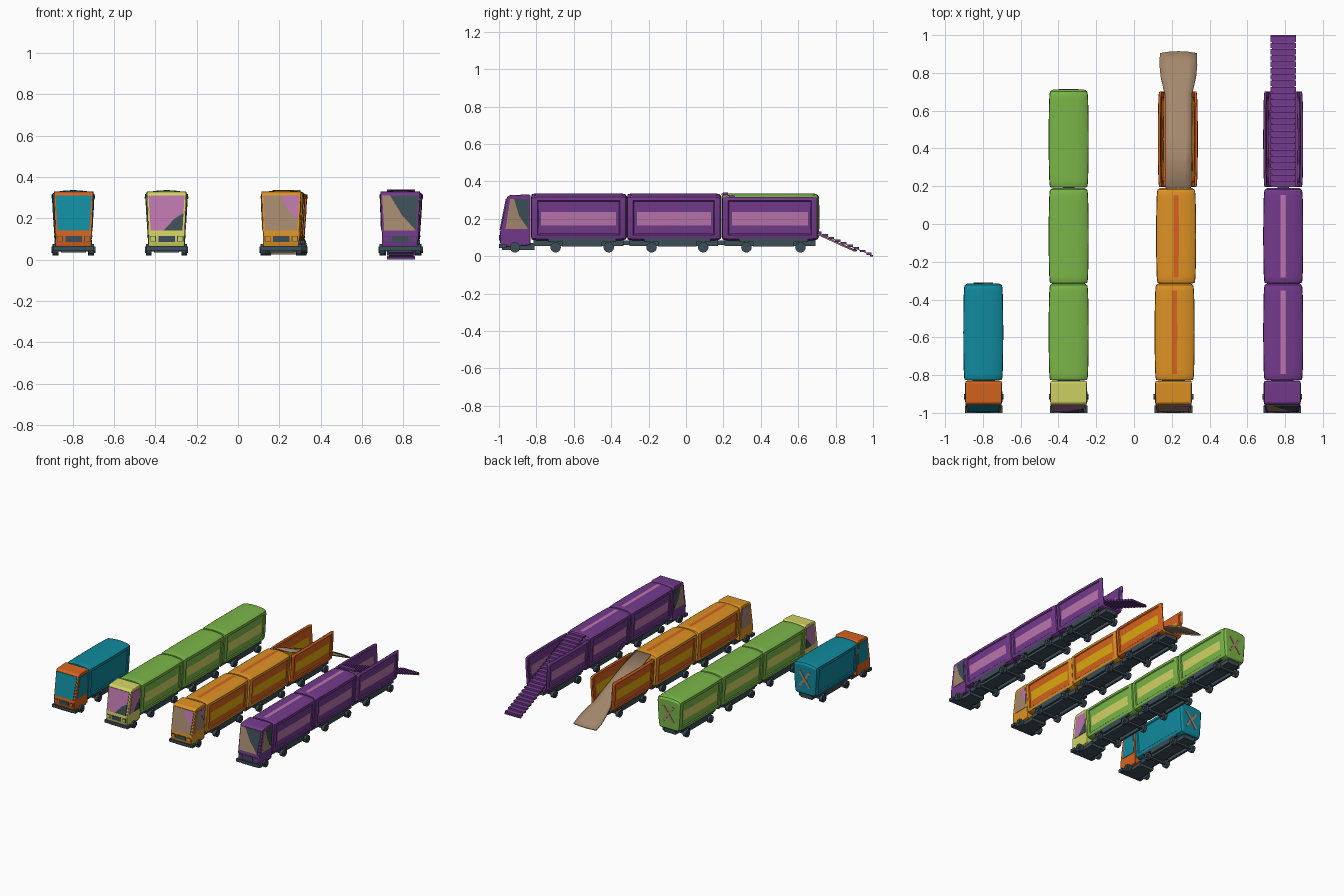
import bpy, bmesh, math
from mathutils import Vector, Matrix

if "Cube" in bpy.data.objects:
    bpy.data.objects.remove(bpy.data.objects["Cube"])


def mat(name, h):
    rgb = [int(h[i:i + 2], 16) / 255 for i in (0, 2, 4)]
    m = bpy.data.materials.new(name)
    m.diffuse_color = [c / 12.92 if c < .04 else ((c + .055) / 1.055) ** 2.4 for c in rgb] + [1]
    m.use_nodes = True
    m.node_tree.nodes["Principled BSDF"].inputs["Base Color"].default_value = m.diffuse_color
    return m


TEAL, ORANGE = mat("teal", "108A9E"), mat("burnt_orange", "D6631F")
GREEN, LIME = mat("leaf_green", "7AB648"), mat("pale_lime", "D2D464")
AMBER, YELLOW = mat("amber", "DE9224"), mat("golden_yellow", "DDAA0E")
TAN, PINK = mat("tan", "A4876C"), mat("pink", "BB75AC")
PURPLE, SLATE = mat("purple", "733A8C"), mat("slate", "3C4D56")


def finish(name, bm, mats, smooth=True):
    me = bpy.data.meshes.new(name)
    bm.to_mesh(me)
    bm.free()
    ob = bpy.data.objects.new(name, me)
    bpy.context.collection.objects.link(ob)
    for m in mats:
        me.materials.append(m)
    if smooth:
        bpy.ops.object.select_all(action='DESELECT')
        ob.select_set(True)
        bpy.context.view_layer.objects.active = ob
        bpy.ops.object.shade_smooth_by_angle(angle=math.radians(30))
    return ob


def box(name, lo, hi, m):
    bm = bmesh.new()
    lo, hi = Vector(lo), Vector(hi)
    bmesh.ops.create_cube(bm, size=1, matrix=Matrix.Translation((lo + hi) / 2)
                          @ Matrix.Diagonal((*(hi - lo), 1)))
    return finish(name, bm, [m], False)


def plate(name, pts, m, out, thick=.004):
    # thin polygon plate raised along the direction "out"
    bm = bmesh.new()
    f = bm.faces.new([bm.verts.new(p) for p in pts])
    r = bmesh.ops.extrude_face_region(bm, geom=[f])
    bmesh.ops.translate(bm, vec=Vector(out) * thick,
                        verts=[v for v in r["geom"] if isinstance(v, bmesh.types.BMVert)])
    bmesh.ops.recalc_face_normals(bm, faces=bm.faces)
    return finish(name, bm, [m], False)


def wheel_pair(name, cx, y):
    for s in (-1, 1):
        bm = bmesh.new()
        for r, d, off in ((.028, .026, .086), (.015, .008, .101)):
            bmesh.ops.create_cone(bm, cap_ends=True, segments=16, radius1=r, radius2=r, depth=d,
                                  matrix=Matrix.Translation((cx + s * off, y, .048))
                                  @ Matrix.Rotation(math.pi / 2, 4, 'Y'))
        finish(name + "_wheel", bm, [SLATE])
    box(name + "_axle", (cx - .08, y - .01, .04), (cx + .08, y + .01, .056), SLATE)


# Trailer cross-section (right half, bottom to top) and lengthwise stations: t, width, height
HALF = [(.07, .085), (.088, .093), (.094, .115), (.098, .165), (.103, .235),
        (.106, .297), (.104, .316), (.088, .328), (.045, .334), (.014, .336)]
ENDS = [(0, .92, .96), (.02, .95, .985), (.06, .965, 1), (.1, .975, 1), (.3, .995, 1)]
STATIONS = ENDS + [(.5, 1, 1)] + [(1 - t, w, h) for t, w, h in reversed(ENDS)]


def trailer(name, cx, y0, y1, c, is_open=False, cross=None):
    bm = bmesh.new()
    prof = HALF + [(-x, z) for x, z in reversed(HALF)]
    n, L = len(prof), y1 - y0
    rings = [[bm.verts.new((cx + x * w, y0 + t * L, .2 + (z - .2) * h)) for x, z in prof]
             for t, w, h in STATIONS]
    panels, roof = [[], []], []
    for i in range(len(rings) - 1):
        for j in range(n):
            k = (j + 1) % n
            f = bm.faces.new((rings[i][j], rings[i][k], rings[i + 1][k], rings[i + 1][j]))
            row = min(j, n - 2 - j) if j < n - 1 else -1
            if 2 <= row <= 4 and 2 <= i <= 7:
                f.material_index = 1 if row == 3 and 3 <= i <= 6 else 2
                panels[j > 9].append(f)
            elif row >= 6:
                f.material_index = 4 if row == 9 and 2 <= i <= 7 else 3
                roof.append(f)
    caps = [bm.faces.new(rings[0]), bm.faces.new(rings[-1])]
    bmesh.ops.recalc_face_normals(bm, faces=bm.faces)
    # recessed side panels, raised end doors
    for p in panels:
        bmesh.ops.inset_region(bm, faces=p, thickness=.005, depth=-.006)
    if is_open:
        bmesh.ops.delete(bm, geom=roof + caps, context='FACES')
    else:
        for cap, d in zip(caps, (.003, .009)):
            bmesh.ops.inset_region(bm, faces=[cap], thickness=.014, depth=d)
    ob = finish(name + "_body", bm, [c["main"], c["stripe"], c["panel"], c["roof"], c["roof_stripe"]])
    if is_open:
        so = ob.modifiers.new("wall", 'SOLIDIFY')
        so.thickness, so.offset = .012, -1
    # painted cross on the rear door
    if cross:
        for s in (-1, 1):
            a, b = Vector((cx - s * .045, y1 + .008, .15)), Vector((cx + s * .045, y1 + .008, .27))
            d = (b - a).cross(Vector((0, 1, 0))).normalized() * .009
            plate(name + "_door_cross", [a + d, b + d, b - d, a - d], cross, (0, 1, 0), .004 + s * .0004)
    # chassis
    box(name + "_chassis", (cx - .05, y0 + .01, .055), (cx + .05, y1 - .01, .09), SLATE)
    wa, wb = y0 + .128, y1 - .09
    for s in (-1, 1):
        box(name + "_side_skirt", (cx + s * .082 - .008, wa + .035, .052),
            (cx + s * .082 + .008, wb - .035, .094), SLATE)
        for w in (wa, wb):
            box(name + "_fender", (cx + s * .082 - .008, w - .04, .077),
                (cx + s * .082 + .008, w + .04, .094), SLATE)
    wheel_pair(name, cx, wa)
    wheel_pair(name, cx, wb)


def cab_half(z):
    return .086 + .01 * (z - .05) / .28


def cab(name, cx, body, glass, accent=None, shape=()):
    prof = [(-.985, .05), (-.995, .075), (-.995, .125), (-.957, .315), (-.945, .326),
            (-.84, .331), (-.831, .325), (-.831, .06)]
    bm = bmesh.new()
    a, b = [[bm.verts.new((cx + s * cab_half(z), y, z)) for y, z in prof] for s in (-1, 1)]
    for i in range(len(prof)):
        j = (i + 1) % len(prof)
        bm.faces.new((a[i], a[j], b[j], b[i]))
    bm.faces.new(a)
    bm.faces.new(b)
    bmesh.ops.recalc_face_normals(bm, faces=bm.faces)
    ob = finish(name + "_cab", bm, [body])
    bv = ob.modifiers.new("soft_edges", 'BEVEL')
    bv.width, bv.segments = .004, 2

    # windscreen and side windows, with a second tone laid over part of each
    def front(u, v):
        return (cx + (2 * u - 1) * (.077 + .01 * v), -.992 + .034 * v, .14 + .17 * v)

    def side(s):
        def pos(u, v):
            z, y0 = .145 + .16 * v, -.965 + .025 * v
            return (cx + s * (cab_half(z) - .001), y0 + u * (-.843 - y0), z)
        return pos

    for part, f, out in (("windscreen", front, (0, -1, 0)), ("right_window", side(1), (1, 0, 0)),
                         ("left_window", side(-1), (-1, 0, 0))):
        plate(name + "_" + part, [f(*p) for p in ((0, 0), (1, 0), (1, 1), (0, 1))], glass, out)
        if accent:
            plate(name + "_" + part + "_tint", [f(*p) for p in shape], accent, out, .005)

    # grille, headlights, bumper
    box(name + "_grille", (cx - .04, -.999, .085), (cx + .04, -.99, .115), SLATE)
    for s in (-1, 1):
        x = cx + s * .066
        box(name + "_headlight_rim", (x - .015, -.998, .087), (x + .015, -.99, .115), SLATE)
        box(name + "_headlight", (x - .011, -1, .091), (x + .011, -.99, .111), body)
    box(name + "_bumper", (cx - .1, -1, .044), (cx + .1, -.96, .066), SLATE)
    box(name + "_underbody", (cx - .06, -.985, .034), (cx + .06, -.81, .07), SLATE)
    wheel_pair(name + "_cab", cx, -.914)


def scheme(main, stripe, panel, roof, roof_stripe):
    return dict(main=main, stripe=stripe, panel=panel, roof=roof, roof_stripe=roof_stripe)


teal = scheme(*[TEAL] * 5)
green = scheme(GREEN, LIME, GREEN, GREEN, GREEN)
amber = scheme(AMBER, YELLOW, ORANGE, AMBER, ORANGE)
orange = scheme(ORANGE, YELLOW, ORANGE, AMBER, ORANGE)
purple = scheme(PURPLE, PINK, PURPLE, PURPLE, PINK)
SPANS = [(-.825, -.323), (-.312, .182), (.195, .702)]

# Teal lorry: one trailer
cab("teal_lorry", -.796, ORANGE, TEAL)
trailer("teal_lorry", -.798, *SPANS[0], teal, cross=TAN)

# Three-trailer lorries
cab("green_lorry", -.346, LIME, PINK, SLATE, [(.4, 0), (1, 0), (1, .5), (.75, .35)])
cab("orange_lorry", .209, AMBER, TAN, PINK, [(.5, 1), (.65, .65), (1, .3), (1, 1)])
cab("purple_lorry", .785, PURPLE, TAN, SLATE, [(.22, 1), (.55, .45), (1, 0), (1, 1)])
for i, (y0, y1) in enumerate(SPANS):
    last = i == 2
    n = "_lorry_trailer_%d" % (i + 1)
    trailer("green" + n, -.346, y0, y1, green, cross=TAN if last else None)
    trailer("orange" + n, (.215, .223, .232)[i], y0, y1, orange if last else amber, last)
    trailer("purple" + n, .79, y0, y1, purple, last)
    if i:
        for c, x in (("green", -.346), ("orange", .22), ("purple", .79)):
            box(c + "_lorry_coupling", (x - .03, y0 - .03, .06), (x + .03, y0 + .03, .085), SLATE)

# Slide out of the orange lorry, flaring at the end
bm = bmesh.new()
rows = []
for y, z, w, bow in ((.192, .337, .068, 0), (.45, .23, .072, 0), (.69, .127, .072, 0),
                     (.72, .115, .08, .002), (.78, .088, .094, .004), (.84, .06, .1, .006),
                     (.905, .032, .098, .01)):
    rows.append([bm.verts.new((.235 + w * u, y + bow * (1 - u * u), z)) for u in (-1, -.5, 0, .5, 1)])
for a, b in zip(rows, rows[1:]):
    for j in range(4):
        bm.faces.new((a[j], a[j + 1], b[j + 1], b[j]))
slide = finish("orange_lorry_slide", bm, [TAN])
so = slide.modifiers.new("thickness", 'SOLIDIFY')
so.thickness, so.offset = .008, -1

# Stepped ramp out of the purple lorry
top, foot = Vector((.79, .195, .336)), Vector((.79, .995, .003))
wx = Vector((.06, 0, 0))
plate("purple_lorry_ramp", [top - wx, top + wx, foot + wx, foot - wx], PURPLE, (0, 0, 1))
for i in range(24):
    p = top.lerp(foot, (i + .5) / 24)
    box("purple_lorry_ramp_step", (.722, p.y - .014, p.z - .002), (.858, p.y + .014, p.z + .011), PURPLE)
box("purple_lorry_ramp_foot", (.722, .985, 0), (.858, 1, .008), PURPLE)
